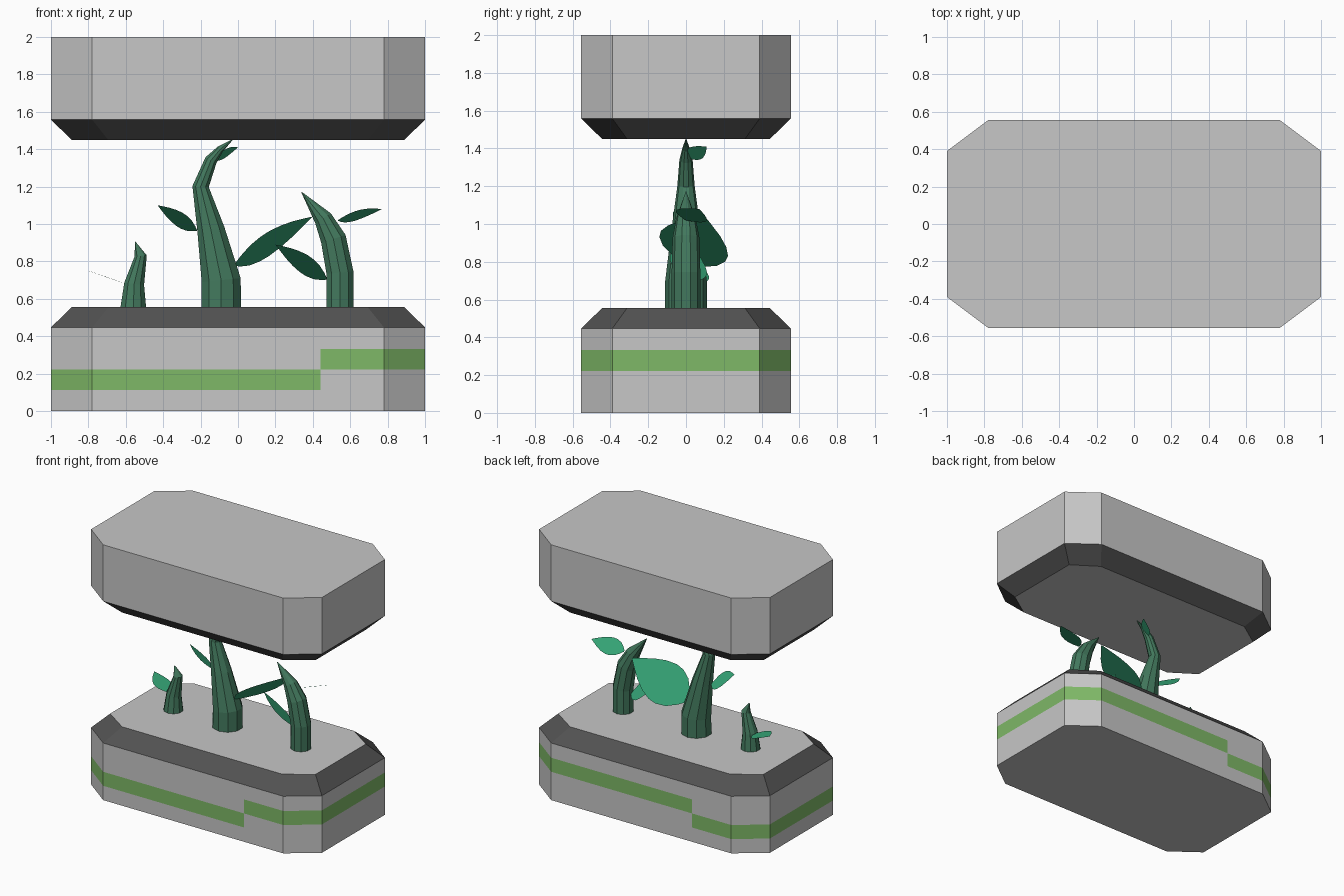
import bpy, bmesh, math
from mathutils import Vector

if "Cube" in bpy.data.objects:
    bpy.data.objects.remove(bpy.data.objects["Cube"])


def material(name, rgb):
    m = bpy.data.materials.new(name)
    m.diffuse_color = (*rgb, 1)
    m.use_nodes = True
    m.node_tree.nodes["Principled BSDF"].inputs["Base Color"].default_value = m.diffuse_color
    return m


GREY = material("light_grey", (0.57, 0.57, 0.57))
DARK = material("dark_grey", (0.085, 0.085, 0.085))
STRIPE = material("stripe_green", (0.21, 0.48, 0.135))
STEM = material("stem_green", (0.055, 0.19, 0.11))
LEAF = material("leaf_green", (0.037, 0.39, 0.19))


def finish(name, bm, mats, fix_normals=True):
    if fix_normals:
        bmesh.ops.recalc_face_normals(bm, faces=bm.faces)
    me = bpy.data.meshes.new(name)
    bm.to_mesh(me)
    bm.free()
    for m in mats:
        me.materials.append(m)
    ob = bpy.data.objects.new(name, me)
    bpy.context.collection.objects.link(ob)
    return ob


def skin(bm, rings):
    """Bridge equal rings of points and cap both ends."""
    vs = [[bm.verts.new(p) for p in r] for r in rings]
    n = len(vs[0])
    for a, b in zip(vs, vs[1:]):
        for i in range(n):
            j = (i + 1) % n
            bm.faces.new((a[i], a[j], b[j], b[i]))
    bm.faces.new(vs[0][::-1])
    bm.faces.new(vs[-1])


# Octagonal slabs; STEP points mark where the stripe jumps in height
STEP = 0.44
HALF = [(-0.78, -0.555), (STEP, -0.555), (0.78, -0.555), (1, -0.39), (1, 0.39)]
OUTLINE = HALF + [(-x, -y) for x, y in HALF]


def slab(name, levels, striped):
    bm = bmesh.new()
    skin(bm, [[(x * sx, y * sy, z) for x, y in OUTLINE] for z, sx, sy in levels])
    bm.normal_update()
    for f in bm.faces:
        c = f.calc_center_median()
        if 0.1 < abs(f.normal.z) < 0.95:
            f.material_index = 1                      # chamfer
        elif striped and abs(f.normal.z) < 0.1:
            # high on the right, low on the left, jump on front and back
            high = c.x > (STEP if c.y < -0.5 else -STEP if c.y > 0.5 else 0)
            lo = 0.222 if high else 0.112
            if lo < c.z < lo + 0.11:
                f.material_index = 2
    finish(name, bm, [GREY, DARK, STRIPE])


INSET = (0.89, 0.80)
slab("lower_slab", [(z, 1, 1) for z in (0, 0.112, 0.222, 0.332, 0.447)]
     + [(0.555, *INSET)], True)
slab("upper_slab", [(1.45, *INSET), (1.558, 1, 1), (2, 1, 1)], False)


# Bent tapering stems in the y = 0 plane: (x, z, radius) along the path
def stem(name, path, sides=10):
    bm = bmesh.new()
    pts = [Vector((x, 0, z)) for x, z, r in path]
    rings = []
    for k, (x, z, r) in enumerate(path):
        t = Vector((0, 0, 1))
        if k == len(path) - 1:
            t = (pts[k] - pts[k - 1]).normalized()
        elif k:
            t = ((pts[k + 1] - pts[k]).normalized()
                 + (pts[k] - pts[k - 1]).normalized()).normalized()
        u, v = Vector((t.z, 0, -t.x)), Vector((0, 1, 0))
        angles = [math.tau * (i + 0.5) / sides for i in range(sides)]
        rings.append([pts[k] + r * (u * math.cos(a) + v * math.sin(a)) for a in angles])
    skin(bm, rings)
    finish(name, bm, [STEM])


stem("main_stem", [(-0.09, 0.555, 0.112), (-0.09, 0.70, 0.11), (-0.145, 0.97, 0.077),
                   (-0.2, 1.2, 0.046), (-0.145, 1.34, 0.035), (-0.095, 1.40, 0.02),
                   (-0.03, 1.45, 0.002)])
stem("right_stem", [(0.545, 0.555, 0.076), (0.545, 0.74, 0.076), (0.51, 0.92, 0.072),
                    (0.455, 1.03, 0.052), (0.34, 1.17, 0.002)])
stem("small_stem", [(-0.56, 0.555, 0.072), (-0.555, 0.68, 0.056), (-0.52, 0.83, 0.034),
                    (-0.55, 0.905, 0.002)])


# Flat one-sided leaves: base, tip, half width, upper side direction
PROFILE = [(0, 0.06), (0.08, 0.42), (0.2, 0.8), (0.33, 0.98), (0.45, 1),
           (0.6, 0.86), (0.75, 0.6), (0.9, 0.25)]


def leaf(name, base, tip, half, up):
    base, tip = Vector(base), Vector(tip)
    axis = tip - base
    side = Vector(up).cross(axis).normalized() * half
    pts = [base + axis * t - side * w for t, w in PROFILE] + [tip]
    pts += [base + axis * t + side * w for t, w in reversed(PROFILE)]
    bm = bmesh.new()
    f = bm.faces.new([bm.verts.new(p) for p in pts])
    f.normal_update()
    if f.normal.dot(Vector(up)) < 0:
        f.normal_flip()
    finish(name, bm, [LEAF], False)


leaf("main_leaf_large", (-0.02, 0, 0.78), (0.40, 0.10, 1.04), 0.19, (-0.55, 0.29, 0.78))
leaf("main_leaf_left", (-0.22, 0, 0.965), (-0.43, 0.015, 1.10), 0.085, (0.49, 0.45, 0.74))
leaf("main_leaf_top", (-0.12, 0.01, 1.35), (0, 0.11, 1.41), 0.045, (-0.6, 0.4, 0.7))
leaf("right_leaf_low", (0.475, 0, 0.705), (0.20, 0.03, 0.89), 0.11, (0.5, 0.45, 0.74))
leaf("right_leaf_high", (0.535, 0, 1.02), (0.77, 0.07, 1.08), 0.085, (-0.286, 0.25, 0.81))
leaf("small_leaf", (-0.6, 0, 0.68), (-0.80, 0.107, 0.75), 0.075, (0.35, 0, 0.94))
